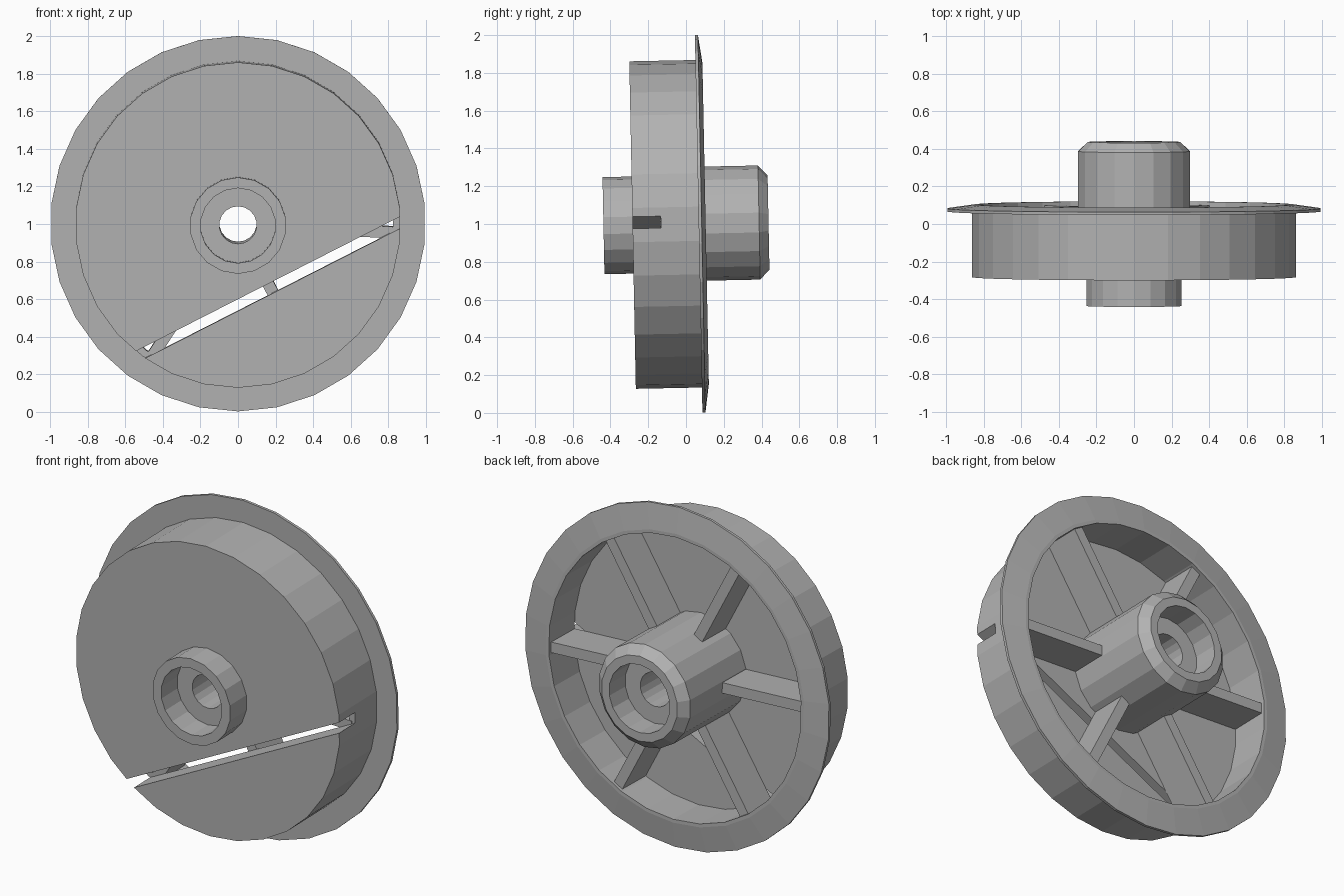
import bpy, bmesh, math
from mathutils import Matrix

cube = bpy.data.objects.get("Cube")
if cube:
    bpy.data.objects.remove(cube, do_unlink=True)

grey = bpy.data.materials.new("plain_grey")
grey.use_nodes = True
colour = (0.45, 0.45, 0.45, 1)
grey.diffuse_color = colour
grey.node_tree.nodes["Principled BSDF"].inputs["Base Color"].default_value = colour

# The wheel axle runs along y and leans slightly
PLACE = Matrix.Translation((0, 0, 1)) @ Matrix.Rotation(0.02, 4, 'X')
SLOT_ANGLE = math.radians(27)


def finish(name, bm):
    bmesh.ops.recalc_face_normals(bm, faces=bm.faces)
    mesh = bpy.data.meshes.new(name)
    bm.to_mesh(mesh)
    bm.free()
    mesh.materials.append(grey)
    obj = bpy.data.objects.new(name, mesh)
    bpy.context.collection.objects.link(obj)
    return obj


def lathe(name, profile, sides):
    """Revolve a closed (radius, y) profile around the y axis."""
    bm = bmesh.new()
    rings = []
    for i in range(sides):
        t = math.tau * i / sides
        rings.append([bm.verts.new((r * math.sin(t), y, r * math.cos(t))) for r, y in profile])
    for i in range(sides):
        a, b = rings[i], rings[(i + 1) % sides]
        for j in range(len(profile)):
            k = (j + 1) % len(profile)
            bm.faces.new((a[j], a[k], b[k], b[j]))
    return finish(name, bm)


def box(name, low, high, angle):
    """Box between two corners, turned about the axle from +x towards +z."""
    bm = bmesh.new()
    bmesh.ops.create_cube(bm, size=1)
    size = [h - l for l, h in zip(low, high)]
    mid = [(h + l) / 2 for l, h in zip(low, high)]
    bm.transform(Matrix.Rotation(-angle, 4, 'Y') @ Matrix.Translation(mid)
                 @ Matrix.Diagonal((*size, 1)))
    return finish(name, bm)


# Drum with closed front web and tapered flange
rim = lathe("rim_and_web", [
    (0.23, -0.283), (0.867, -0.283), (0.867, 0.067), (1.0, 0.067), (1.0, 0.083),
    (0.85, 0.104), (0.83, 0.104), (0.83, -0.135), (0.23, -0.135)], 30)

# Straight slot cut through the web and drum wall
cutter = box("slot_cutter", (-1.2, -0.4, -0.408), (1.2, -0.133, -0.352), SLOT_ANGLE)
cutter.hide_render = True
cut = rim.modifiers.new("slot", 'BOOLEAN')
cut.operation = 'DIFFERENCE'
cut.solver = 'EXACT'
cut.object = cutter
graph = bpy.context.evaluated_depsgraph_get()
cut_mesh = bpy.data.meshes.new_from_object(rim.evaluated_get(graph))
rim.modifiers.clear()
rim.data = cut_mesh
bpy.data.objects.remove(cutter, do_unlink=True)

# Hub with counterbored ends and a chamfered back
hub = lathe("hub", [
    (0.1, -0.287), (0.2, -0.287), (0.2, -0.437), (0.257, -0.437), (0.257, -0.2),
    (0.302, -0.2), (0.302, 0.387), (0.25, 0.437), (0.2, 0.437), (0.2, 0.287),
    (0.1, 0.287)], 18)

# Six spokes, one square to the slot
spokes = [box(f"spoke_{i + 1}", (0.28, -0.136, -0.031), (0.84, 0.085, 0.031),
              SLOT_ANGLE + math.radians(30 + 60 * i)) for i in range(6)]

for part in [rim, hub] + spokes:
    part.data.transform(PLACE)
